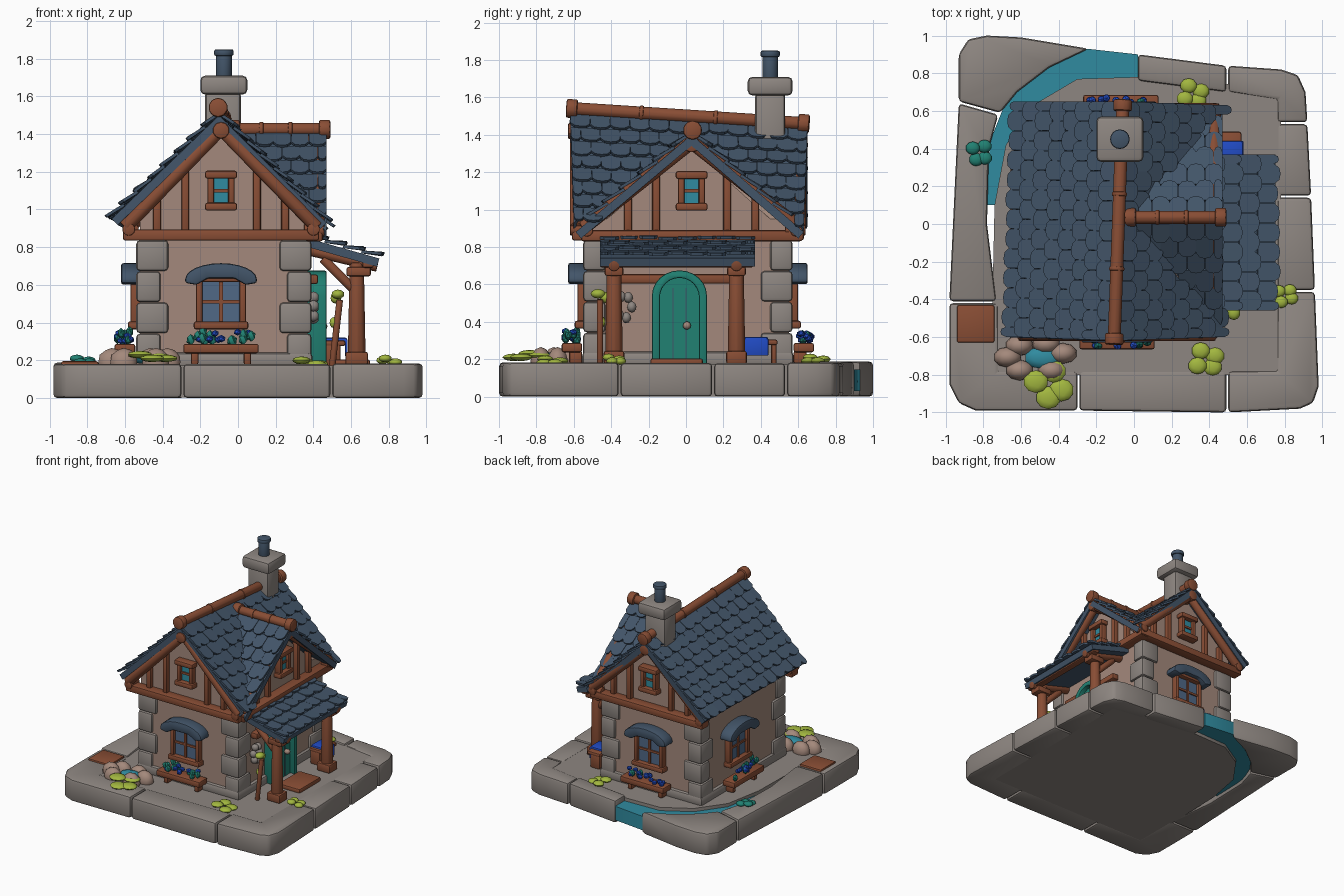
import bpy, bmesh, math, random
from mathutils import Matrix, Vector as V

random.seed(4)
if "Cube" in bpy.data.objects:
    bpy.data.objects.remove(bpy.data.objects["Cube"], do_unlink=True)


def material(name, r, g, b):
    m = bpy.data.materials.new(name)
    m.use_nodes = True
    m.diffuse_color = (r, g, b, 1)
    m.node_tree.nodes["Principled BSDF"].inputs["Base Color"].default_value = (r, g, b, 1)
    return m


STONE = material("grey stone", .27, .24, .22)
SLATE = material("blue slate", .055, .09, .14)
WOOD = material("red brown wood", .25, .075, .035)
PLASTER = material("pink plaster", .37, .25, .2)
TEAL = material("teal paint", .015, .22, .17)
WATER = material("blue water", .03, .26, .35)
LIME = material("lime leaf", .36, .47, .05)
BLUE = material("bright blue", .015, .07, .55)
GLASS = material("grey blue glass", .08, .14, .24)
made = []


def finish(name, bm, mat, M=Matrix(), bevel=0.0):
    bmesh.ops.recalc_face_normals(bm, faces=bm.faces)
    if bevel:
        edges = [e for e in bm.edges if len(e.link_faces) == 2 and e.calc_face_angle() > .5]
        bmesh.ops.bevel(bm, geom=edges, offset=bevel, segments=2, profile=.5,
                        affect='EDGES', clamp_overlap=True)
    bm.transform(M)
    me = bpy.data.meshes.new(name)
    bm.to_mesh(me)
    bm.free()
    me.materials.append(mat)
    ob = bpy.data.objects.new(name, me)
    bpy.context.collection.objects.link(ob)
    made.append(ob)
    return ob


def solid(bm, pts, offset):
    a = [bm.verts.new(p) for p in pts]
    b = [bm.verts.new(V(p) + offset) for p in pts]
    bm.faces.new(a)
    bm.faces.new(b[::-1])
    for i in range(len(a)):
        j = (i + 1) % len(a)
        bm.faces.new((a[j], a[i], b[i], b[j]))


def prism(name, pts, lo, hi, mat, axis='Z', M=Matrix(), bevel=0.0):
    place = {'Z': lambda a, b, t: V((a, b, t)), 'Y': lambda a, b, t: V((a, t, b)),
             'X': lambda a, b, t: V((t, a, b))}[axis]
    bm = bmesh.new()
    solid(bm, [place(a, b, lo) for a, b in pts], place(0, 0, hi - lo))
    return finish(name, bm, mat, M, bevel)


def box(name, centre, size, mat, M=Matrix(), bevel=.012):
    bm = bmesh.new()
    bmesh.ops.create_cube(bm, size=1, matrix=Matrix.Translation(centre) @ Matrix.Diagonal((*size, 1)))
    return finish(name, bm, mat, M, bevel)


def log(name, a, b, r, mat=WOOD, M=Matrix(), sides=10, r2=None):
    a, b = V(a), V(b)
    d = b - a
    bm = bmesh.new()
    bmesh.ops.create_cone(bm, cap_ends=True, segments=sides, radius1=r, radius2=r2 or r, depth=d.length)
    bm.transform(Matrix.Translation((a + b) / 2) @ d.to_track_quat('Z', 'Y').to_matrix().to_4x4())
    return finish(name, bm, mat, M, r * .2)


def blobs(name, items, mat, M=Matrix(), detail=2):
    bm = bmesh.new()
    for centre, size in items:
        bmesh.ops.create_icosphere(bm, subdivisions=detail, radius=1,
                                   matrix=Matrix.Translation(centre) @ Matrix.Diagonal((*size, 1)))
    return finish(name, bm, mat, M)


def arch(half, base, spring, top):
    curve = [math.pi * i / 12 for i in range(13)]
    return [(half, base)] + [(half * math.cos(t), spring + (top - spring) * math.sin(t))
                             for t in curve] + [(-half, base)]


def wall_frame(x, y, degrees):
    return Matrix.Translation((x, y, 0)) @ Matrix.Rotation(math.radians(degrees), 4, 'Z')


FRONT, RIGHT = wall_frame(-.09, -.53, 0), wall_frame(.37, .03, 90)
BACK, LEFT = wall_frame(-.07, .55, 180), wall_frame(-.52, .1, -90)

# Stone base: rim blocks, paved core and stream
rim = {
    "front_left": [(-.98, -.42), (-.98, -.85), (-.93, -.95), (-.84, -.99), (-.3, -.99), (-.3, -.78), (-.72, -.78), (-.72, -.42)],
    "front": [(-.29, -.99), (.49, -1), (.49, -.78), (-.29, -.78)],
    "front_right": [(.5, -1), (.88, -.98), (.95, -.95), (.98, -.86), (.96, -.36), (.76, -.36), (.76, -.78), (.5, -.78)],
    "right": [(.96, -.35), (.94, .14), (.76, .14), (.76, -.35)],
    "right_rear": [(.94, .15), (.92, .53), (.76, .53), (.76, .15)],
    "back_right": [(.92, .54), (.91, .7), (.87, .79), (.78, .82), (.5, .84), (.5, .7), (.76, .66), (.76, .54)],
    "back": [(.49, .84), (.02, .9), (.02, .76), (.49, .7)],
    "left": [(-.98, -.41), (-.73, -.41), (-.78, 0), (-.77, .4), (-.72, .58), (-.93, .64)],
    "back_left": [(-.93, .65), (-.71, .59), (-.62, .7), (-.45, .83), (-.24, .93), (-.6, .99), (-.78, 1), (-.88, .98), (-.93, .9)],
}
for side, pts in rim.items():
    prism("rim_stone_" + side, pts, 0, random.uniform(.178, .19), STONE, bevel=.02)
prism("paved_ground", [(-.76, -.8), (.78, -.8), (.78, .72), (.02, .78), (-.3, .77), (-.52, .64),
                       (-.68, .42), (-.74, .1)], .002, .172, STONE)
prism("stream", [(.02, .9), (-.25, .93), (-.47, .86), (-.66, .7), (-.76, .45), (-.8, .1),
                 (-.72, .1), (-.66, .42), (-.5, .62), (-.3, .74), (.02, .75)], .03, .145, WATER)
box("stepping_slab", (-.84, -.53, .18), (.2, .2, .03), WOOD)
box("door_step", (.6, -.05, .185), (.2, .28, .04), WOOD)

# Walls, footing and corner stones
prism("house_walls", [(-.52, .17), (.37, .17), (.37, .95), (-.09, 1.41), (-.52, 1)], -.53, .55, PLASTER, 'Y')
prism("side_gable_wall", [(-.53, .3), (.55, .3), (.55, .86), (.03, 1.33), (-.53, .86)], -.05, .37, PLASTER, 'X')
box("footing", (-.075, .01, .2), (.94, 1.13, .08), STONE, bevel=.02)
for cx, sx in ((-.52, 1), (.37, -1)):
    for cy, sy in ((-.53, 1), (.55, -1)):
        for i in range(4):
            w, d = (.17, .12) if i % 2 else (.13, .17)
            box("corner_stone", (cx + sx * (w / 2 - .02), cy + sy * (d / 2 - .02), .26 + i * .165),
                (w, d, .163), STONE, bevel=.02)


# Shingled roof planes
def shingles(name, ra, rb, ea, eb, rows, cols, slab, keep=lambda p: True):
    ra, rb, ea, eb = map(V, (ra, rb, ea, eb))
    at = lambda u, v: ra.lerp(rb, u).lerp(ea.lerp(eb, u), v)
    shape = [(-.49, 0), (.49, 0), (.49, .75), (.3, .95), (0, 1), (-.3, .95), (-.49, .75)]
    bm = bmesh.new()
    n = (rb - ra).cross(ea - ra).normalized()
    n = n if n.z > 0 else -n
    solid(bm, [V(p) for p in slab], n * -.045)
    for r in range(rows):
        for c in range(cols + r % 2):
            u0 = max(0, (c - .5 * (r % 2)) / cols)
            u1 = min(1, (c + 1 - .5 * (r % 2)) / cols)
            m = (u0 + u1) / 2
            if not keep(at(m, (r + .6) / rows)):
                continue
            top, side = at(m, r / rows), at(u1, r / rows) - at(u0, r / rows)
            down = (at(m, (r + 1.1) / rows) - top) * random.uniform(.95, 1.08)
            lift = n * random.uniform(.014, .026)
            solid(bm, [top + side * s + down * t + lift * t for s, t in shape], n * .016)
    return finish(name, bm, SLATE)


R0, R1 = (-.1, -.62, 1.5), (-.07, .65, 1.43)
L0, L1 = (-.67, -.6, .95), (-.63, .65, .93)
E0, E1 = (.47, -.6, .93), (.48, .63, .9)
A0, A1 = (0, .03, 1.4), (.47, .03, 1.4)
shingles("roof_left", R0, R1, L0, L1, 8, 12, [R0, R1, L1, L0])
shingles("roof_right", R0, R1, E0, E1, 8, 12, [R0, R1, E1, A0, E0],
         lambda p: abs(p.y - .03) > (1.42 - p.z) / .85 - .02)
for end, y in (("front", -.59), ("rear", .63)):
    shingles("side_roof_" + end, A0, A1, (0, y, .88), (.47, y, .88), 7, 5, [A0, A1, (.47, y, .88)],
             lambda p: p.x > (1.47 - p.z) / .97 - .15)
porch = [(.36, -.46, .85), (.36, .37, .85), (.75, .37, .74), (.75, -.46, .74)]
shingles("porch_roof", porch[0], porch[1], porch[3], porch[2], 4, 8, porch)


# Ridge beams with bands and end knobs
def ridge(name, a, b):
    a, b = V(a), V(b)
    log(name, a, b, .036)
    for t in (0, .3, .62, 1):
        p, d = a.lerp(b, t), (b - a).normalized() * (.03 if t in (0, 1) else .012)
        log(name + "_band", p - d, p + d, .052 if t in (0, 1) else .042)


ridge("main_ridge", (-.105, -.61, 1.54), (-.06, .63, 1.46))
ridge("side_ridge", (-.02, .035, 1.425), (.46, .035, 1.425))


# Windows
def window(name, M, z, w, h, pane, cross=True):
    box(name + "_glass", (0, -.01, z), (w, .03, h), pane, M, 0)
    for s in (-1, 1):
        box(name + "_jamb", (s * w / 2, -.02, z), (.035, .06, h), WOOD, M)
        box(name + "_rail", (0, -.025, z + s * h / 2), (w + .06, .08, .042), WOOD, M)
    box(name + "_crossbar", (0, -.02, z), (w, .03, .018), WOOD, M, 0)
    if cross:
        box(name + "_mullion", (0, -.02, z), (.02, .034, h), WOOD, M, 0)


def flower_window(name, M, petals):
    window(name, M, .51, .23, .25, GLASS)
    hood = arch(.19, .61, .63, .715) + [(-.13, .6), (-.07, .635), (.07, .635), (.13, .6)]
    prism(name + "_hood", hood, -.1, .01, SLATE, 'Y', M, .012)
    box(name + "_planter", (0, -.08, .262), (.4, .11, .05), WOOD, M)
    for s in (-1, 1):
        box(name + "_bracket", (s * .14, -.06, .21), (.04, .07, .07), WOOD, M)
    spots = [(random.uniform(-.17, .17), random.uniform(-.12, -.05), random.uniform(.3, .35))
             for i in range(22)]
    blobs(name + "_flowers", [(p, (.022, .022, .018)) for p in spots[:petals]], BLUE, M, 1)
    blobs(name + "_leaves", [(p, (.025, .02, .03)) for p in spots[petals:]], TEAL, M, 1)


flower_window("front_window", FRONT, 9)
flower_window("back_window", BACK, 19)
flower_window("left_window", LEFT, 14)


# Gable timbers
def gable(name, M, apex, half, tie):
    slope = (apex - tie - .02) / half
    box(name + "_tie_beam", (0, -.035, tie), (half * 2 + .02, .09, .06), WOOD, M)
    for s in (-1, 1):
        log(name + "_barge", (0, -.055, apex), (s * half, -.055, tie + .04), .038, M=M)
        log(name + "_eave_end", (s * (half - .02), -.09, tie + .03), (s * (half - .02), .02, tie + .03), .035, M=M)
        for x in (.19, .34):
            top = apex - slope * x
            box(name + "_stud", (s * x, -.012, (tie + top) / 2), (.042, .05, top - tie), WOOD, M)
    log(name + "_apex_knob", (0, -.1, apex - .01), (0, .02, apex - .01), .045, M=M)
    window(name + "_window", M, 1.1, .11, .17, WATER, False)


gable("front_gable", FRONT, 1.43, .51, .865)
gable("back_gable", BACK, 1.38, .51, .865)
gable("side_gable", RIGHT, 1.36, .58, .86)

# Chimney
box("chimney_shaft", (-.08, .45, 1.45), (.19, .16, .36), STONE, bevel=.025)
box("chimney_cap", (-.075, .45, 1.66), (.25, .24, .1), STONE, bevel=.025)
log("chimney_pipe", (-.075, .45, 1.68), (-.075, .45, 1.83), .042, SLATE, sides=16)
log("chimney_pipe_rim", (-.075, .45, 1.815), (-.075, .45, 1.85), .052, SLATE, sides=16)

# Arched door
DOOR = wall_frame(.37, -.035, 90)
prism("door_frame", arch(.147, .17, .54, .675) + arch(.105, .17, .53, .635)[::-1], -.1, .01, TEAL, 'Y', DOOR, .008)
prism("door_panel", arch(.108, .17, .53, .64), -.06, .01, TEAL, 'Y', DOOR)
for x in (-.035, .035):
    box("door_groove", (x, -.06, .38), (.006, .008, .4), SLATE, DOOR, 0)
blobs("door_knob", [((.04, -.08, .38), (.022, .025, .022))], PLASTER, DOOR)

# Porch frame
for y in (-.385, .27):
    log("porch_post", (.63, y, .18), (.63, y, .72), .05, sides=8, r2=.04)
    box("porch_post_foot", (.63, y, .21), (.12, .11, .07), WOOD)
    box("porch_post_head", (.64, y, .67), (.13, .1, .05), WOOD)
    log("porch_rafter", (.36, y, .79), (.74, y, .7), .032)
    log("porch_brace", (.61, y, .58), (.45, y, .74), .026)
box("porch_beam", (.69, -.05, .715), (.06, .82, .05), WOOD)
box("porch_wall_beam", (.39, -.055, .63), (.07, .6, .05), WOOD)

# Bench with blue cloth
box("bench_seat", (.51, .39, .29), (.12, .2, .03), WOOD)
for y in (.31, .47):
    box("bench_leg", (.5, y, .23), (.09, .03, .12), WOOD)
box("bench_cloth", (.515, .375, .3), (.13, .13, .04), BLUE)
box("bench_cloth_drop", (.575, .375, .265), (.012, .13, .09), BLUE, bevel=.004)

# Plants, wall wreath and rocks
log("climber_stake", (.5, -.46, .17), (.54, -.46, .52), .018)
blobs("climber_leaves", [((.53, -.47, .55), (.035, .04, .025)), ((.52, -.43, .53), (.03, .03, .03)),
                         ((.51, -.45, .4), (.025, .02, .03))], LIME)
blobs("wall_wreath", [((.4, -.33 + .04 * math.cos(t), .48 + .06 * math.sin(t)), (.03, .025, .03))
                      for t in range(6)], STONE)
for x, y, z, r, mat in ((-.45, -.85, .21, .12, LIME), (.38, -.72, .18, .09, LIME), (.31, .69, .19, .08, LIME),
                        (.8, -.38, .19, .065, LIME), (-.82, .38, .19, .07, TEAL)):
    leaves = []
    for i in range(4):
        t = i * 1.7 + x
        leaves.append(((x + r * .6 * math.cos(t), y + r * .6 * math.sin(t), z + .01 * (i % 3)),
                       (r * .55, r * .5, .02)))
    blobs("leaf_clump", leaves, mat)
blobs("pond_rocks", [((-.52 + .15 * math.cos(t), -.71 + .08 * math.sin(t), .19), (.075, .055, .075))
                     for t in (.3, 1.2, 2.2, 3.1, 4.1, 5.3)], PLASTER)
blobs("pond_water", [((-.48, -.71, .21), (.1, .06, .03))], WATER)

# Smooth shading with sharp edges kept
bpy.ops.object.select_all(action='DESELECT')
for ob in made:
    ob.select_set(True)
bpy.context.view_layer.objects.active = made[0]
bpy.ops.object.shade_smooth_by_angle(angle=math.radians(35))
